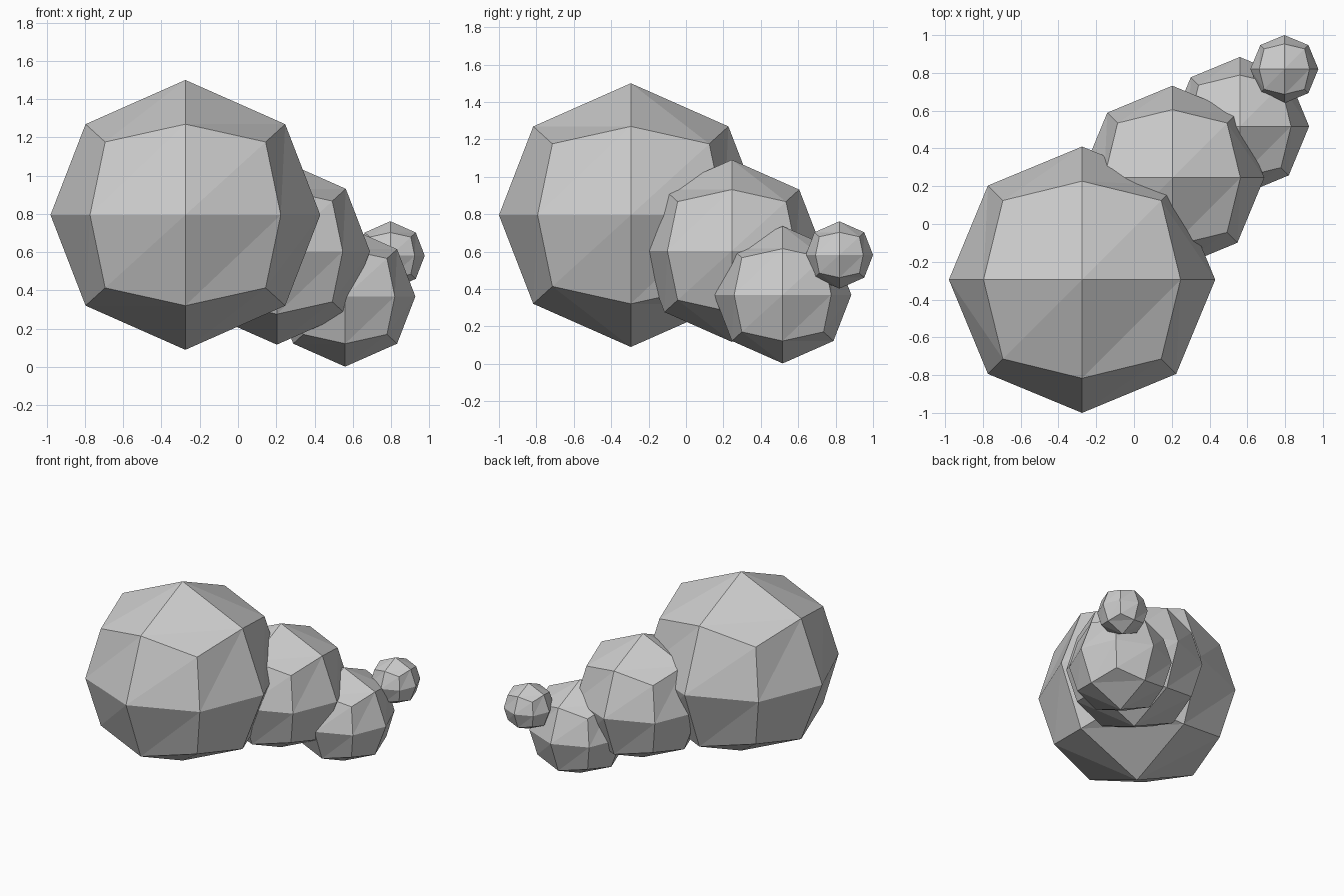
import bpy
import bmesh
from mathutils import Vector

if "Cube" in bpy.data.objects:
    bpy.data.objects.remove(bpy.data.objects["Cube"])

SQUASH = Vector((1.1, 1.1, 1.0))  # the source cubes are a little flat before rounding
# outward direction, right and up of each cube side
SIDES = [
    ((0, -1, 0), (1, 0, 0), (0, 0, 1)),
    ((1, 0, 0), (0, 1, 0), (0, 0, 1)),
    ((0, 1, 0), (-1, 0, 0), (0, 0, 1)),
    ((-1, 0, 0), (0, -1, 0), (0, 0, 1)),
    ((0, 0, 1), (1, 0, 0), (0, 1, 0)),
    ((0, 0, -1), (1, 0, 0), (0, -1, 0)),
]


def faceted_ball(name, center, radius):
    """Cube with each side split 2 x 2, pushed out to a sphere, flat shaded."""
    bm = bmesh.new()
    for n, u, v in SIDES:
        n, u, v = Vector(n), Vector(u), Vector(v)
        grid = {(i, j): bm.verts.new((n + u * i + v * j) * SQUASH)
                for i in (-1, 0, 1) for j in (-1, 0, 1)}
        for i in (-1, 0):
            for j in (-1, 0):
                a, b = grid[i, j], grid[i + 1, j]
                c, d = grid[i + 1, j + 1], grid[i, j + 1]
                bm.faces.new((a, b, c))
                bm.faces.new((a, c, d))
    bmesh.ops.remove_doubles(bm, verts=bm.verts[:], dist=0.001)
    for vert in bm.verts:
        vert.co = vert.co.normalized() * radius
    mesh = bpy.data.meshes.new(name)
    bm.to_mesh(mesh)
    bm.free()
    obj = bpy.data.objects.new(name, mesh)
    obj.location = center
    bpy.context.collection.objects.link(obj)
    return obj


# Note: Vector * Vector is element-wise in Blender's mathutils
# Chain of shrinking balls, from the big front one to the small raised tip
faceted_ball("large_ball", (-0.275, -0.295, 0.795), 0.705)
faceted_ball("medium_ball", (0.203, 0.245, 0.604), 0.487)
faceted_ball("small_ball", (0.56, 0.517, 0.369), 0.367)
faceted_ball("tip_ball", (0.796, 0.82, 0.582), 0.18)
